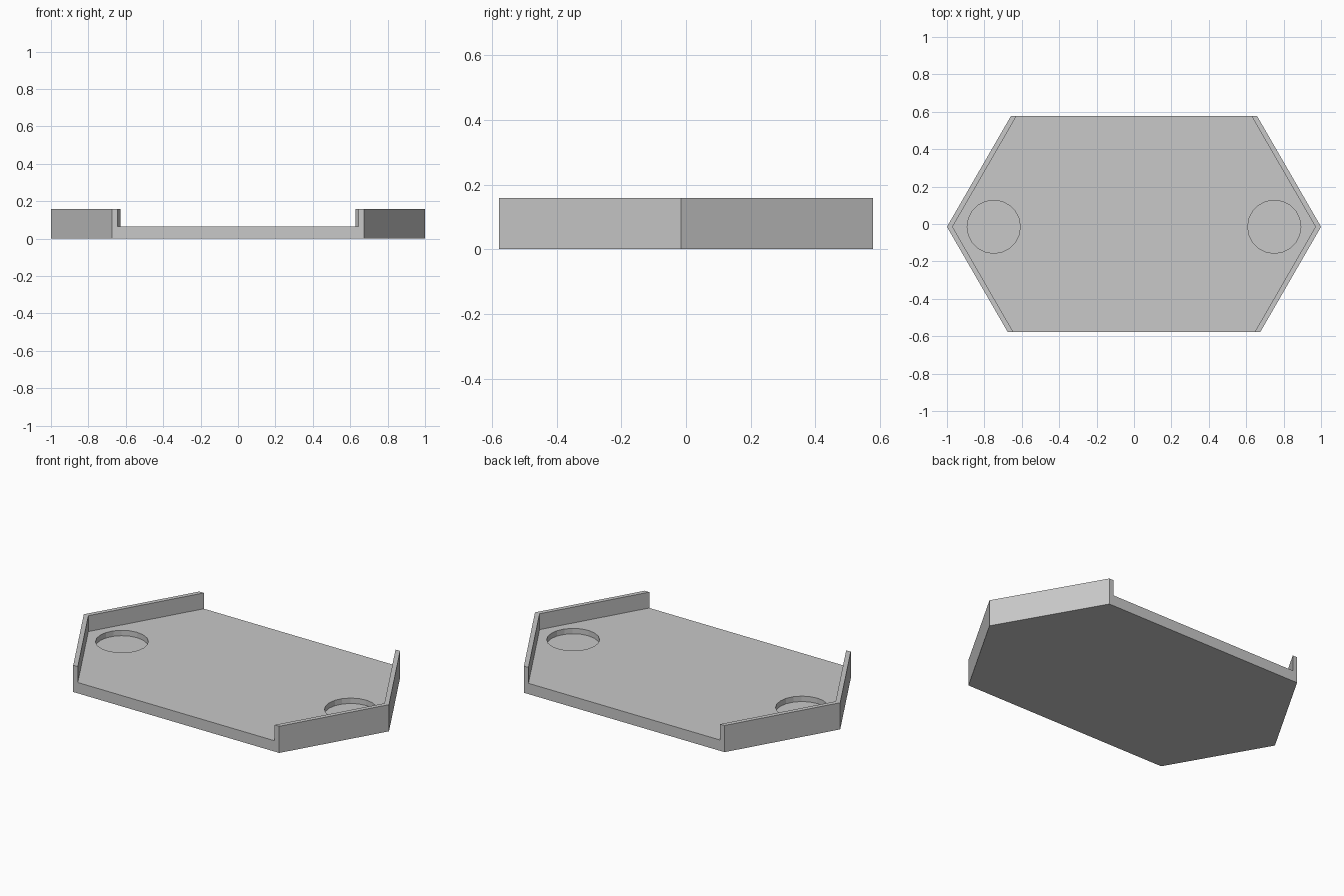
import bpy
import bmesh
from math import tan, radians

HALF_DEPTH = 0.578
TIP_Y = -0.015
SLOPE = tan(radians(30))
HEIGHT, FLOOR, RECESS = 0.158, 0.064, 0.032
RIM = 0.03

if "Cube" in bpy.data.objects:
    bpy.data.objects.remove(bpy.data.objects["Cube"], do_unlink=True)

grey = bpy.data.materials.new("plain grey")
grey.use_nodes = True
colour = (0.58, 0.58, 0.58, 1)
grey.diffuse_color = colour
grey.node_tree.nodes["Principled BSDF"].inputs["Base Color"].default_value = colour


def hex_outline(tip_x, half_depth):
    """Six-sided outline with 60 degree points at the left and right."""
    front = tip_x - (half_depth + TIP_Y) * SLOPE
    back = tip_x - (half_depth - TIP_Y) * SLOPE
    return [(-front, -half_depth), (front, -half_depth), (tip_x, TIP_Y),
            (back, half_depth), (-back, half_depth), (-tip_x, TIP_Y)]


def prism(name, outline, bottom, top):
    bm = bmesh.new()
    base = bm.faces.new([bm.verts.new((x, y, bottom)) for x, y in outline])
    extruded = bmesh.ops.extrude_face_region(bm, geom=[base])["geom"]
    verts = [v for v in extruded if isinstance(v, bmesh.types.BMVert)]
    bmesh.ops.translate(bm, verts=verts, vec=(0, 0, top - bottom))
    bmesh.ops.recalc_face_normals(bm, faces=bm.faces)
    mesh = bpy.data.meshes.new(name)
    bm.to_mesh(mesh)
    bm.free()
    mesh.materials.append(grey)
    obj = bpy.data.objects.new(name, mesh)
    bpy.context.collection.objects.link(obj)
    return obj


def cut(target, cutter):
    mod = target.modifiers.new(cutter.name, "BOOLEAN")
    mod.operation = "DIFFERENCE"
    mod.solver = "EXACT"
    mod.object = cutter
    bpy.context.view_layer.objects.active = target
    bpy.ops.object.modifier_apply(modifier=mod.name)
    bpy.data.objects.remove(cutter, do_unlink=True)


# Hexagonal tray, open at the front and back
tray = prism("tray", hex_outline(1, HALF_DEPTH), 0, HEIGHT)
cut(tray, prism("floor_cutter", hex_outline(1 - RIM, HALF_DEPTH + 0.1), FLOOR, 0.3))

# Shallow round recess beside each point
for side in (-1, 1):
    bpy.ops.mesh.primitive_cylinder_add(
        vertices=20, radius=0.142, depth=0.2,
        location=(side * 0.75, TIP_Y, RECESS + 0.1))
    cutter = bpy.context.object
    cutter.name = "recess_cutter"
    cutter.data.materials.append(grey)
    bpy.context.view_layer.update()
    cut(tray, cutter)
